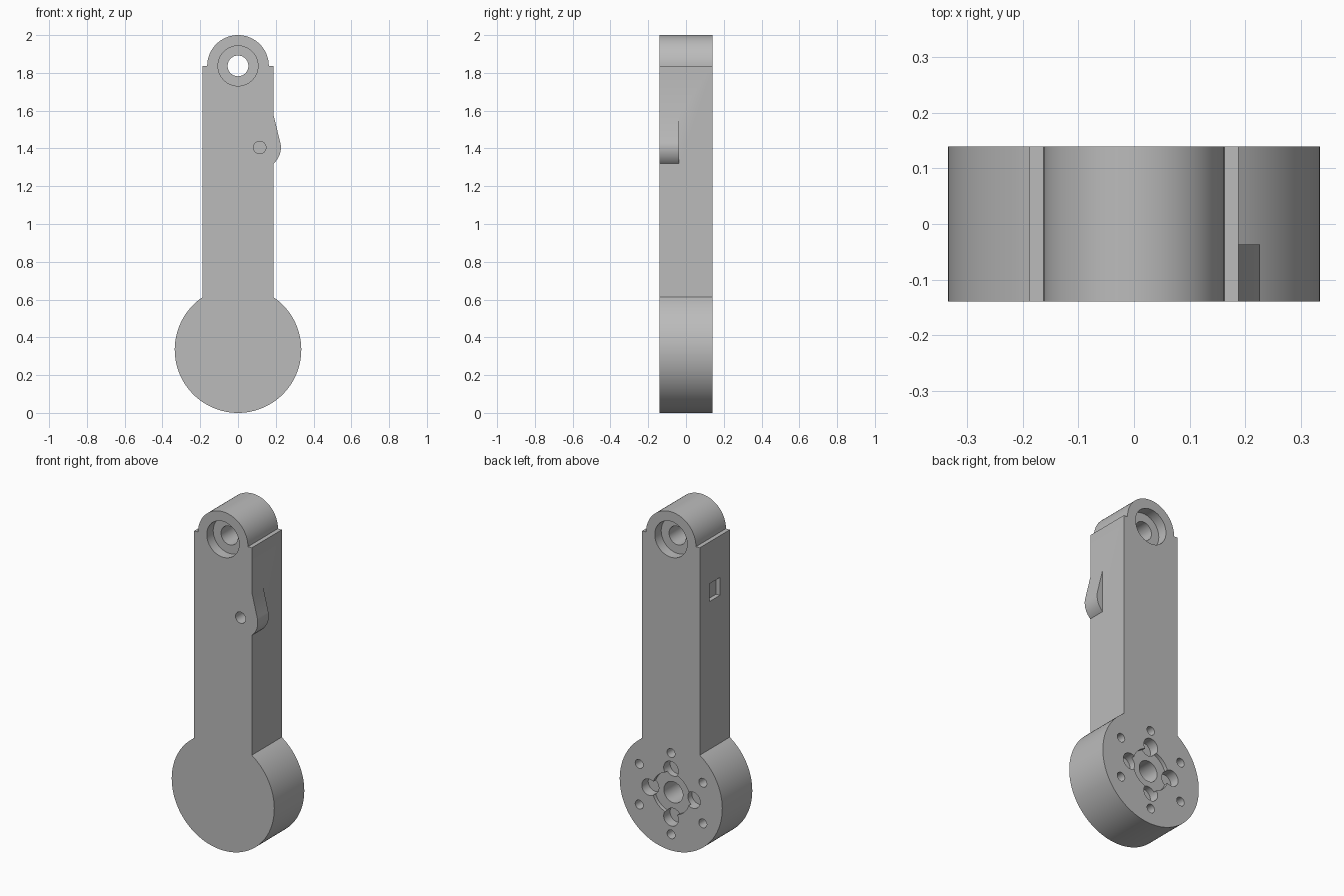
import bpy
import bmesh
from math import sin, cos, pi, radians, sqrt, asin

cube = bpy.data.objects.get("Cube")
if cube:
    bpy.data.objects.remove(cube, do_unlink=True)

HALF = 0.14            # half thickness along y
DISC_R = DISC_Z = 0.335
ARM_W = 0.188
EYE_R, EYE_Z = 0.163, 1.837

grey = bpy.data.materials.new("plain grey")
grey.use_nodes = True
grey.diffuse_color = (0.5, 0.5, 0.5, 1)
grey.node_tree.nodes["Principled BSDF"].inputs["Base Color"].default_value = (0.5, 0.5, 0.5, 1)


def arc(cx, cz, r, start, end, steps):
    """Points on an arc in the xz plane, angles in radians."""
    return [(cx + r * cos(start + (end - start) * i / steps),
             cz + r * sin(start + (end - start) * i / steps)) for i in range(steps + 1)]


def prism(name, outline, y0, y1):
    """Extrude an xz outline from y0 to y1."""
    bm = bmesh.new()
    face = bm.faces.new([bm.verts.new((x, y0, z)) for x, z in outline])
    moved = bmesh.ops.extrude_face_region(bm, geom=[face])["geom"]
    bmesh.ops.translate(bm, vec=(0, y1 - y0, 0),
                        verts=[v for v in moved if isinstance(v, bmesh.types.BMVert)])
    bmesh.ops.recalc_face_normals(bm, faces=bm.faces)
    mesh = bpy.data.meshes.new(name)
    bm.to_mesh(mesh)
    bm.free()
    mesh.materials.append(grey)
    ob = bpy.data.objects.new(name, mesh)
    bpy.context.collection.objects.link(ob)
    return ob


def combine(target, other, operation):
    """Apply a boolean and remove the helper."""
    mod = target.modifiers.new("boolean", "BOOLEAN")
    mod.operation = operation
    mod.solver = "EXACT"
    mod.object = other
    bpy.context.view_layer.objects.active = target
    bpy.ops.object.modifier_apply(modifier=mod.name)
    bpy.data.objects.remove(other, do_unlink=True)


def drill(x, z, r, y0, y1, steps=40):
    combine(arm, prism("drill", arc(x, z, r, 0, 2 * pi, steps)[:-1], y0, y1), "DIFFERENCE")


# Arm outline: round base, straight shank, shouldered eye
join = asin(sqrt(DISC_R ** 2 - ARM_W ** 2) / DISC_R)
outline = arc(0, DISC_Z, DISC_R, pi - join, 2 * pi + join, 96)
outline += [(ARM_W, EYE_Z)]
outline += arc(0, EYE_Z, EYE_R, 0, pi, 56)
outline += [(-ARM_W, EYE_Z)]
arm = prism("arm", outline, -HALF, HALF)

# Side bump: arc about the pivot, tapering up into the shank
PX, PZ = 0.115, 1.405
bump = arc(PX, PZ, 0.112, radians(-65), radians(14), 20)
bump += [(0.176, 1.625), (0.12, 1.625), (0.12, 1.304)]
combine(arm, prism("bump", bump, -HALF, -0.037), "UNION")

# Pivot hole
drill(PX, PZ, 0.033, -0.2, -0.04)

# Eye: bore with a counterbore on each side
drill(0, EYE_Z, 0.055, -0.2, 0.2, 48)
for side in (-1, 1):
    drill(0, EYE_Z, 0.106, side * 0.08, side * 0.2, 64)

# Back of the base: shallow recess, centre bore, four pockets, six screw holes
drill(0, DISC_Z, 0.122, HALF - 0.022, 0.2, 64)
drill(0, DISC_Z, 0.062, -0.04, 0.2, 48)
for i in range(4):
    a = i * pi / 2
    drill(0.143 * cos(a), DISC_Z + 0.143 * sin(a), 0.048, HALF - 0.06, 0.2)
for i in range(6):
    a = pi / 6 + i * pi / 3
    drill(0.24 * cos(a), DISC_Z + 0.24 * sin(a), 0.026, 0.04, 0.2, 28)

# Small rectangular pocket in the right side
pocket = [(-0.25, 1.485), (0.025 - ARM_W, 1.485), (0.025 - ARM_W, 1.59), (-0.25, 1.59)]
combine(arm, prism("pocket", pocket, -0.047, 0.047), "DIFFERENCE")

# Smooth round walls, crisp edges
bpy.ops.object.select_all(action="DESELECT")
arm.select_set(True)
bpy.context.view_layer.objects.active = arm
bpy.ops.object.shade_smooth_by_angle(angle=radians(30))
